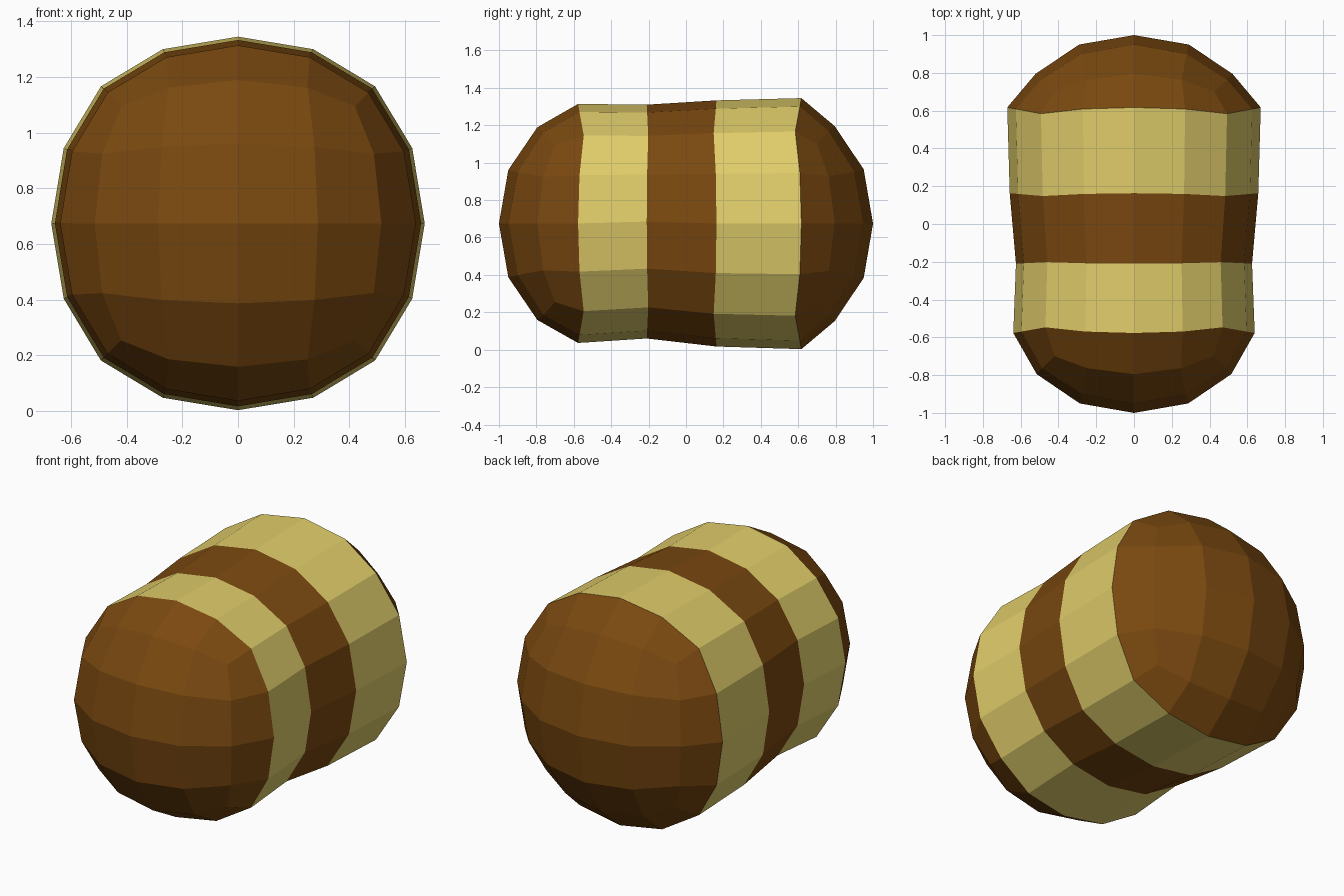
import bpy, bmesh

if "Cube" in bpy.data.objects:
    bpy.data.objects.remove(bpy.data.objects["Cube"])

def material(name, rgb):
    m = bpy.data.materials.new(name)
    m.diffuse_color = (*rgb, 1)
    m.use_nodes = True
    m.node_tree.nodes["Principled BSDF"].inputs["Base Color"].default_value = m.diffuse_color
    return m

brown = material("dark_brown", (0.195, 0.066, 0.005))
yellow = material("pale_yellow", (0.745, 0.61, 0.145))

ZC = 0.674
# Walk round the border of a 4 x 4 face grid: sixteen grid points
BORDER = ([(2, j) for j in range(-2, 2)] + [(i, 2) for i in range(2, -2, -1)] +
          [(-2, j) for j in range(2, -2, -1)] + [(i, -2) for i in range(-2, 2)])
# Sideways position and depth of each grid point in one quadrant of a cap
CAP = {(0, 0): (0, 0, 1.0), (1, 0): (0.287, 0, 0.95), (1, 1): (0.275, 0.275, 0.90),
       (2, 0): (0.515, 0, 0.795), (2, 1): (0.488, 0.25, 0.763), (2, 2): (0.42, 0.42, 0.70)}
# Rounded sixteen-sided cross-section
SECTION = {(2, 0): (1, 0), (2, 1): (0.933, 0.403), (2, 2): (0.734, 0.734)}

def lookup(table, i, j):
    """Mirror the quadrant table to any grid point."""
    a, b = abs(i), abs(j)
    p = list(table[(max(a, b), min(a, b))])
    if b > a:
        p[0], p[1] = p[1], p[0]
    p[0] *= 1 if i >= 0 else -1
    p[1] *= 1 if j >= 0 else -1
    return p

bm = bmesh.new()

def cap(side, scale):
    """Domed end made of a 4 x 4 patch of quads."""
    v = {}
    for i in range(-2, 3):
        for j in range(-2, 3):
            x, z, d = lookup(CAP, i, j)
            v[i, j] = bm.verts.new((x * scale, side * d, ZC + z * scale))
    for i in range(-2, 2):
        for j in range(-2, 2):
            bm.faces.new((v[i, j], v[i + 1, j], v[i + 1, j + 1], v[i, j + 1]))
    return [v[p] for p in BORDER]

def ring(y, r, bend, zc):
    """Cross-section ring; its diagonal corners bend along y."""
    out = []
    for i, j in BORDER:
        x, z = lookup(SECTION, i, j)
        k = min(abs(i), abs(j)) / 2
        out.append(bm.verts.new((x * r, y + bend * k * k, zc + z * r)))
    return out

# Front cap, four body rings, back cap
rings = [cap(-1, 1.0),
         ring(-0.577, 0.639, 0.03, 0.675), ring(-0.21, 0.625, 0.008, 0.685),
         ring(0.163, 0.658, -0.015, 0.675), ring(0.617, 0.671, -0.033, 0.674),
         cap(1, 1.012)]
for n in range(5):
    for k in range(16):
        a, b = rings[n], rings[n + 1]
        m = (k + 1) % 16
        f = bm.faces.new((a[k], a[m], b[m], b[k]))
        f.material_index = n % 2      # alternate stripes
bmesh.ops.recalc_face_normals(bm, faces=bm.faces)

mesh = bpy.data.meshes.new("striped_body")
bm.to_mesh(mesh)
bm.free()
mesh.materials.append(brown)
mesh.materials.append(yellow)
bpy.context.collection.objects.link(bpy.data.objects.new("striped_body", mesh))
